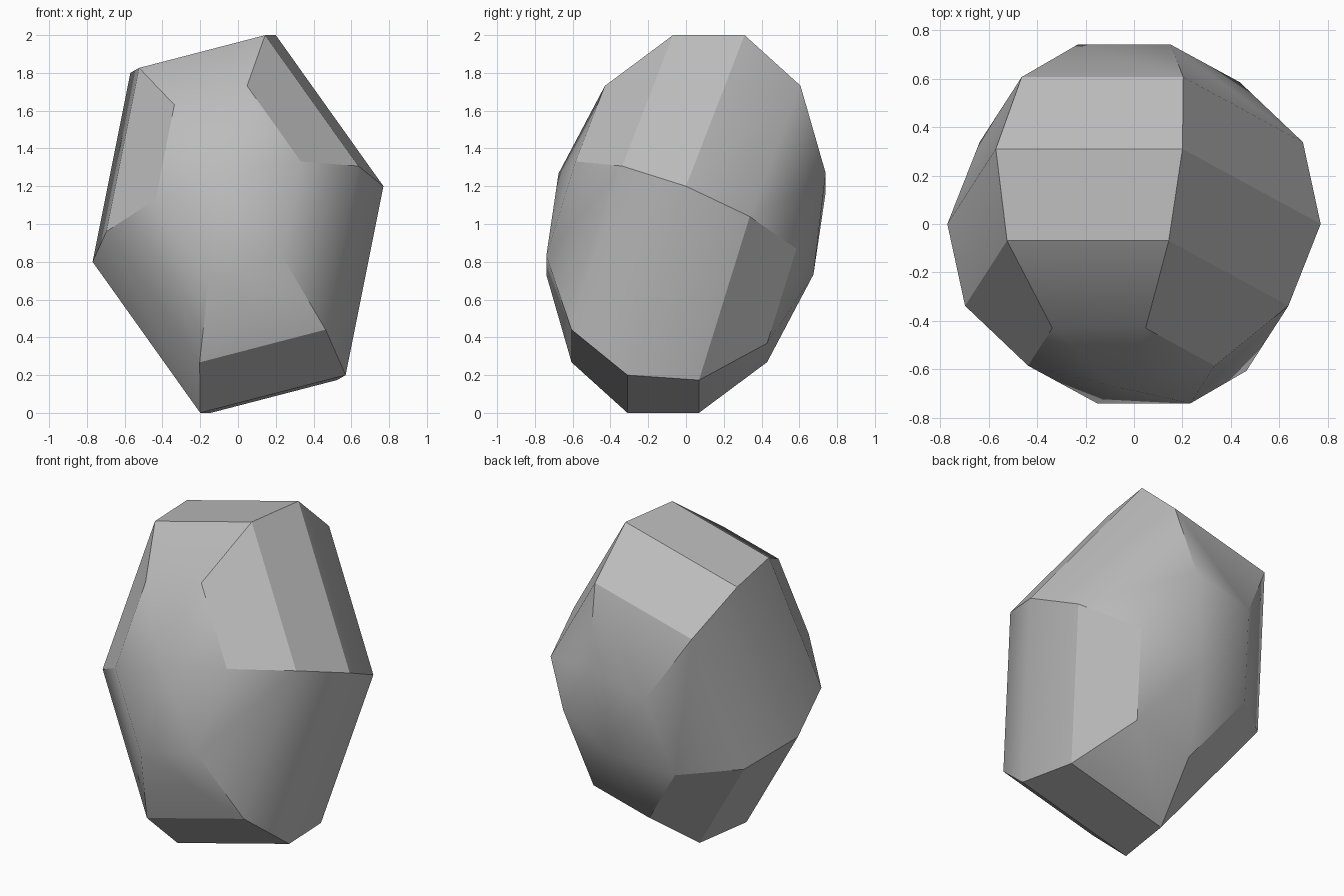
import bpy, bmesh
from math import sin, cos, pi, radians
from mathutils import Vector

if "Cube" in bpy.data.objects:
    bpy.data.objects.remove(bpy.data.objects["Cube"], do_unlink=True)

# Axes of the squashed, tilted low-poly ball
CENTRE = Vector((0, 0, 1))
POLE = Vector((-0.06, -0.675, 0.267))
SIDE = Vector((0.77, 0, 0.2))
UPPER = Vector((0.2, 0.31, 1.0))
RISE = (UPPER - SIDE / 2) / sin(pi / 3)
SEGMENTS = RINGS = 6

# Stone colour
stone = bpy.data.materials.new("stone grey")
stone.use_nodes = True
grey = (0.5, 0.5, 0.5, 1)
stone.diffuse_color = grey
stone.node_tree.nodes["Principled BSDF"].inputs["Base Color"].default_value = grey

# Rings of six points between the front and back poles
bm = bmesh.new()
front = bm.verts.new(CENTRE + POLE)
back = bm.verts.new(CENTRE - POLE)
rings = []
for r in range(1, RINGS):
    t = pi * r / RINGS
    ring = []
    for s in range(SEGMENTS):
        a = 2 * pi * s / SEGMENTS
        ring.append(bm.verts.new(
            CENTRE + POLE * cos(t) + (SIDE * cos(a) + RISE * sin(a)) * sin(t)))
    rings.append(ring)

# Quad bands and pole fans
for s in range(SEGMENTS):
    n = (s + 1) % SEGMENTS
    bm.faces.new((front, rings[0][s], rings[0][n]))
    bm.faces.new((back, rings[-1][n], rings[-1][s]))
    for a, b in zip(rings, rings[1:]):
        bm.faces.new((a[s], b[s], b[n], a[n]))
bmesh.ops.recalc_face_normals(bm, faces=bm.faces)

mesh = bpy.data.meshes.new("rock")
bm.to_mesh(mesh)
bm.free()
mesh.materials.append(stone)
rock = bpy.data.objects.new("rock", mesh)
bpy.context.collection.objects.link(rock)

# Smooth gentle edges, keep steep ones crisp
bpy.context.view_layer.objects.active = rock
rock.select_set(True)
bpy.ops.object.shade_smooth_by_angle(angle=radians(30))
